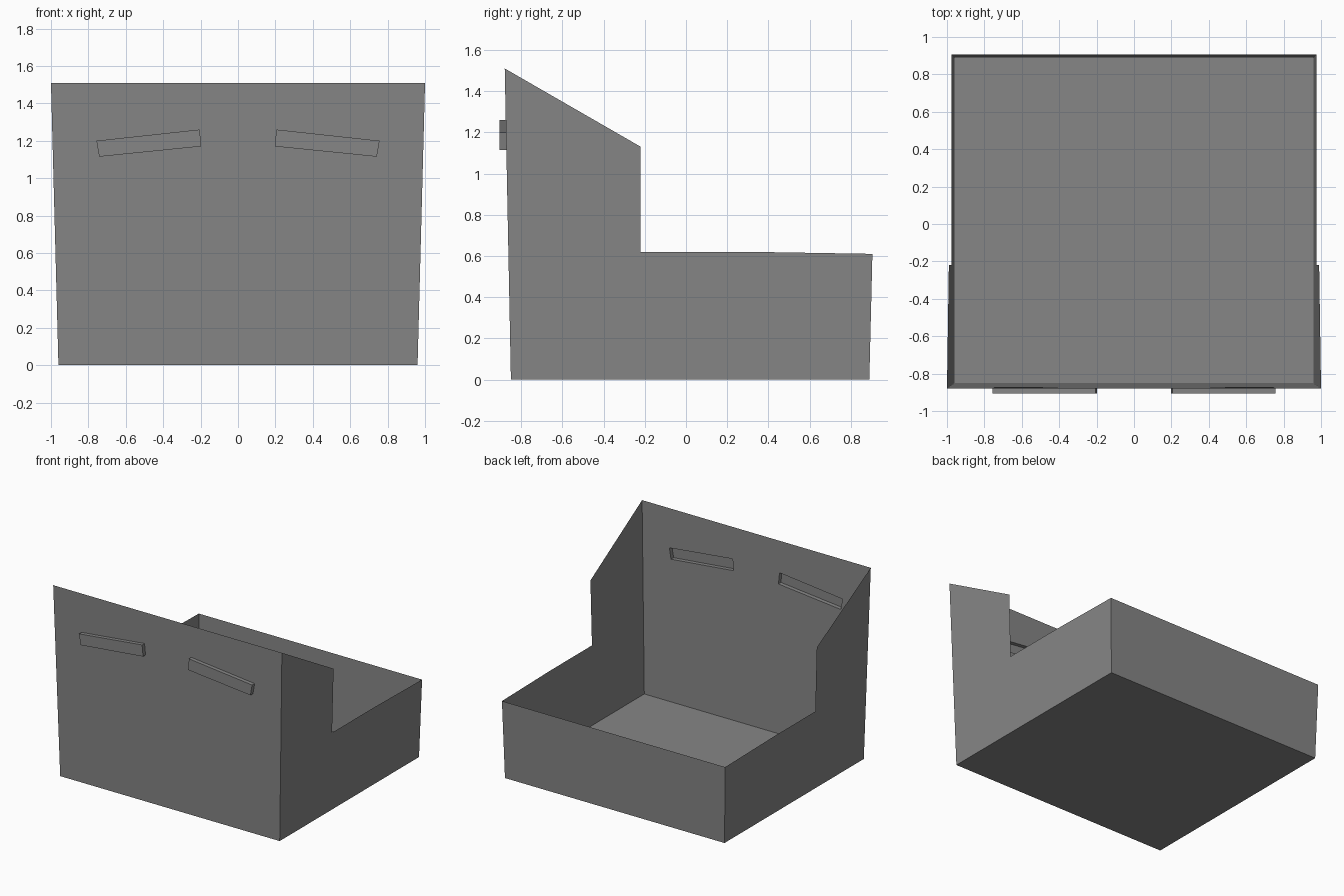
import bpy, bmesh
from mathutils import Vector

if "Cube" in bpy.data.objects:
    bpy.data.objects.remove(bpy.data.objects["Cube"])

grey = bpy.data.materials.new("mid grey")
grey.diffuse_color = (0.24, 0.24, 0.24, 1)
grey.use_nodes = True
grey.node_tree.nodes["Principled BSDF"].inputs["Base Color"].default_value = grey.diffuse_color

TOP = 1.51


def side_x(z):
    return 0.96 + 0.04 * z / TOP


def front_y(z):
    return -0.85 - 0.03 * z / TOP


def back_y(z):
    return 0.89 + 0.015 * z / 0.61


bm = bmesh.new()


def face(points):
    return bm.faces.new([bm.verts.new(p) for p in points])


# Floor and low back wall
face([(-0.96, -0.85, 0), (-0.96, 0.89, 0), (0.96, 0.89, 0), (0.96, -0.85, 0)])
bx = side_x(0.61)
face([(0.96, 0.89, 0), (-0.96, 0.89, 0), (-bx, back_y(0.61), 0.61), (bx, back_y(0.61), 0.61)])

# Stepped side walls, leaning slightly outwards
profile = [(front_y(0), 0), (back_y(0), 0), (back_y(0.61), 0.61), (0.3, 0.62),
           (-0.22, 0.62), (-0.22, 1.13), (front_y(TOP), TOP)]
for s in (1, -1):
    face([(s * side_x(z), y, z) for y, z in profile[::s]])

# Front wall outline with two slanted slots
slot = [(0.205, 1.26), (0.757, 1.20), (0.742, 1.115), (0.197, 1.17)]
slots = [[(s * x, z) for x, z in slot] for s in (-1, 1)]
outline = [(-0.96, 0), (0.96, 0), (1, TOP), (-1, TOP)]
edges = []
for loop in [outline] + slots:
    vs = [bm.verts.new((x, front_y(z), z)) for x, z in loop]
    edges += [bm.edges.new((vs[i], vs[(i + 1) % 4])) for i in range(4)]
bmesh.ops.triangle_fill(bm, edges=edges, use_beauty=True, normal=Vector((0, -1, 0)))

# Hollow raised grips pushed out of the slots
for loop in slots:
    face([(x, -0.905, z) for x, z in loop])
    for i in range(4):
        (x0, z0), (x1, z1) = loop[i], loop[(i + 1) % 4]
        face([(x0, front_y(z0), z0), (x1, front_y(z1), z1), (x1, -0.905, z1), (x0, -0.905, z0)])

bmesh.ops.remove_doubles(bm, verts=bm.verts, dist=0.0005)
bmesh.ops.recalc_face_normals(bm, faces=bm.faces)
# Outside of the floor faces down
bm.faces.ensure_lookup_table()
floor = min(bm.faces, key=lambda f: f.calc_center_median().z)
if floor.normal.z > 0:
    bmesh.ops.reverse_faces(bm, faces=bm.faces)

mesh = bpy.data.meshes.new("open_bin")
bm.to_mesh(mesh)
bm.free()
mesh.materials.append(grey)
bpy.context.collection.objects.link(bpy.data.objects.new("open_bin", mesh))
